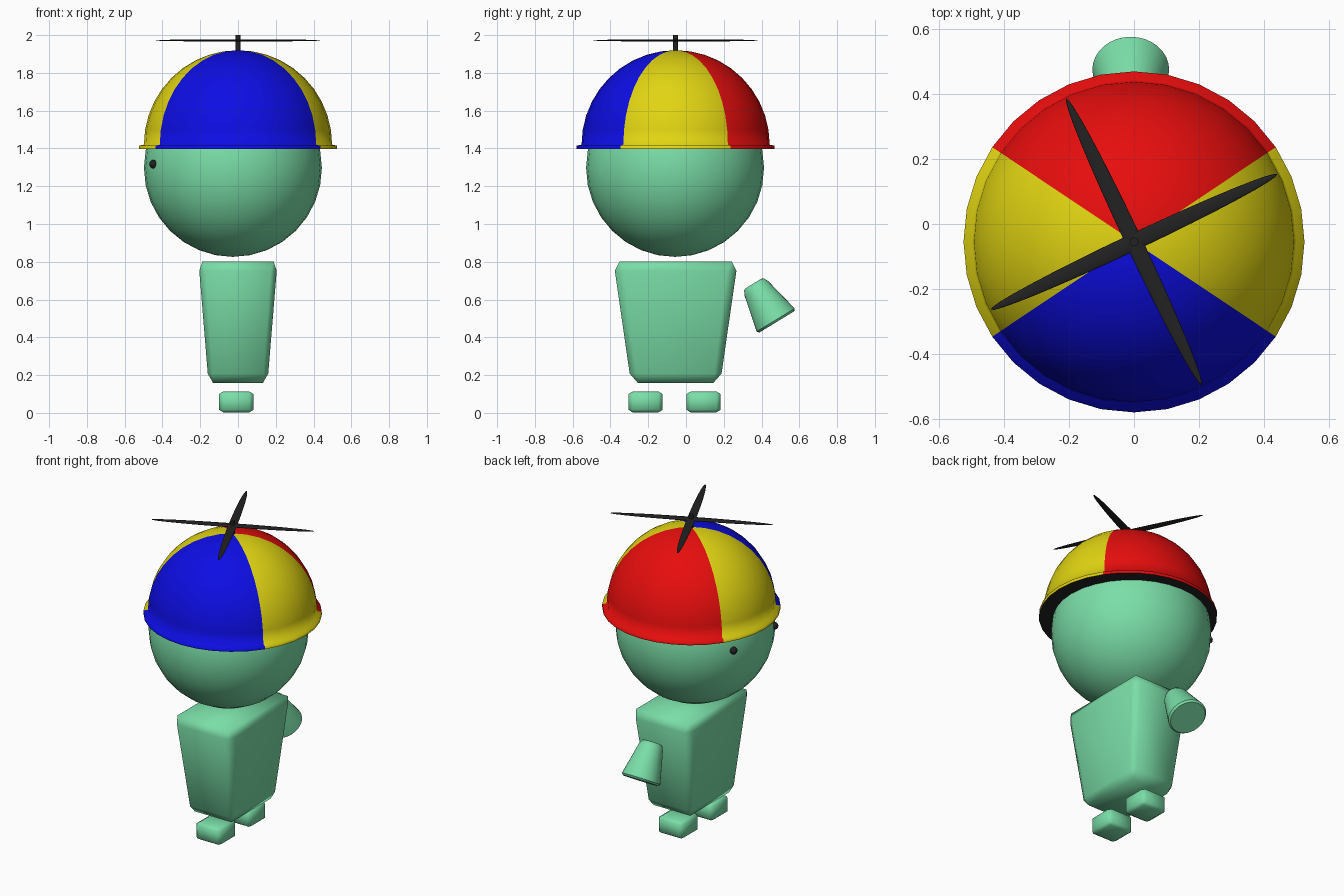
import bpy, bmesh, math
from mathutils import Vector, Matrix

if "Cube" in bpy.data.objects:
    bpy.data.objects.remove(bpy.data.objects["Cube"])

CY = -0.055  # depth of the figure's centre line


def material(name, rgb):
    m = bpy.data.materials.new(name)
    m.diffuse_color = (*rgb, 1)
    m.use_nodes = True
    m.node_tree.nodes["Principled BSDF"].inputs["Base Color"].default_value = m.diffuse_color
    return m


GREEN = material("mint green", (0.195, 0.73, 0.39))
RED = material("red", (0.80, 0.004, 0.004))
YELLOW = material("yellow", (0.75, 0.66, 0.006))
BLUE = material("blue", (0.004, 0.004, 0.77))
BLACK = material("black", (0.016, 0.016, 0.016))


def finish(name, bm, mats, location=(0, 0, 0), angle=180):
    bmesh.ops.recalc_face_normals(bm, faces=bm.faces)
    mesh = bpy.data.meshes.new(name)
    bm.to_mesh(mesh)
    bm.free()
    for m in mats:
        mesh.materials.append(m)
    ob = bpy.data.objects.new(name, mesh)
    ob.location = location
    bpy.context.collection.objects.link(ob)
    bpy.ops.object.select_all(action='DESELECT')
    ob.select_set(True)
    bpy.context.view_layer.objects.active = ob
    bpy.ops.object.shade_smooth_by_angle(angle=math.radians(angle))
    return ob


def ball(name, mat, location, scale, segments=32, rings=16, turn=0):
    bm = bmesh.new()
    bmesh.ops.create_uvsphere(bm, u_segments=segments, v_segments=rings, radius=1)
    bm.transform(Matrix.Rotation(turn, 4, 'Z') @ Matrix.Diagonal((*scale, 1)))
    return finish(name, bm, [mat], location)


def lathe(profile, steps=32):
    """Spin a list of (radius, height) points around z."""
    bm = bmesh.new()
    verts = [bm.verts.new((r, 0, z)) for r, z in profile]
    edges = [bm.edges.new(pair) for pair in zip(verts, verts[1:])]
    bmesh.ops.spin(bm, geom=verts + edges, cent=(0, 0, 0), axis=(0, 0, 1),
                   angle=math.tau, steps=steps)
    bmesh.ops.remove_doubles(bm, verts=bm.verts, dist=1e-4)
    return bm


def bevelled_box(name, location, bottom, top, height, bevel, spread=1.0):
    """Box from half sizes at bottom and top, edges cut by a share of its size."""
    bm = bmesh.new()
    bmesh.ops.create_cube(bm, size=1)
    bmesh.ops.bevel(bm, geom=bm.edges[:], offset=bevel, segments=1,
                    affect='EDGES', profile=0.5)
    for v in bm.verts:
        t = v.co.z + 0.5
        k = 2 * (spread if t > 0.999 else 1)
        v.co.x *= k * (bottom[0] + (top[0] - bottom[0]) * t)
        v.co.y *= k * (bottom[1] + (top[1] - bottom[1]) * t)
        v.co.z = t * height
    return finish(name, bm, [GREEN], location)


# Body and feet
bevelled_box("body", (0, CY, 0.158), (0.156, 0.236), (0.209, 0.329), 0.644, 0.078, 1.07)
for side, y in (("left", 0.093), ("right", -0.214)):
    bevelled_box(side + "_foot", (-0.009, y, 0.003), (0.091, 0.09), (0.091, 0.09), 0.11, 0.12)

# Single tapered arm, leaning away from the body
arm = lathe([(0, 0), (0.047, 0), (0.061, 0.005), (0.074, 0.032),
             (0.118, 0.226), (0.108, 0.238), (0, 0.238)])
axis = Vector((0, 0.52, -0.854))
arm.transform(Vector((0, 0, 1)).rotation_difference(axis).to_matrix().to_4x4())
finish("arm", arm, [GREEN], (-0.01, 0.357, 0.685), 50)

# Head with two eyes on the -x side
HEAD = Vector((-0.027, -0.058, 1.297))
ball("head", GREEN, HEAD, (0.471,) * 3)
for side, s in (("left", 1), ("right", -1)):
    ball(side + "_eye", BLACK, HEAD + Vector((-0.42, s * 0.21, 0.02)), (0.023,) * 3, 16, 8)

# Cap: dome flowing into a thin brim, coloured in wedges by direction
dome = [(0.498 * math.sin(a), 1.42 + 0.5 * math.cos(a))
        for a in (math.radians(90 * i / 10) for i in range(11))]
cap = lathe(dome + [(0.524, 1.415), (0.524, 1.396)])
for f in cap.faces:
    c = f.calc_center_median()
    a = math.degrees(math.atan2(c.y, c.x))
    if 33.75 < a < 146.25:
        f.material_index = 0
    elif -146.25 < a < -33.75:
        f.material_index = 2
    else:
        f.material_index = 1
finish("cap", cap, [RED, YELLOW, BLUE], (0, CY, 0))
finish("cap_underside", lathe([(0.42, 1.396), (0.524, 1.396)]), [BLACK], (0, CY, 0))

# Propeller: shaft and two crossed blades
finish("propeller_shaft", lathe([(0, 1.90), (0.0135, 1.90), (0.0135, 2.0), (0, 2.0)], 16),
       [BLACK], (0, CY, 0), 40)
for i in range(2):
    ball(f"propeller_blade_{i + 1}", BLACK, (0, CY, 1.972), (0.487, 0.026, 0.006),
         turn=math.radians(25.3 + 90 * i))
